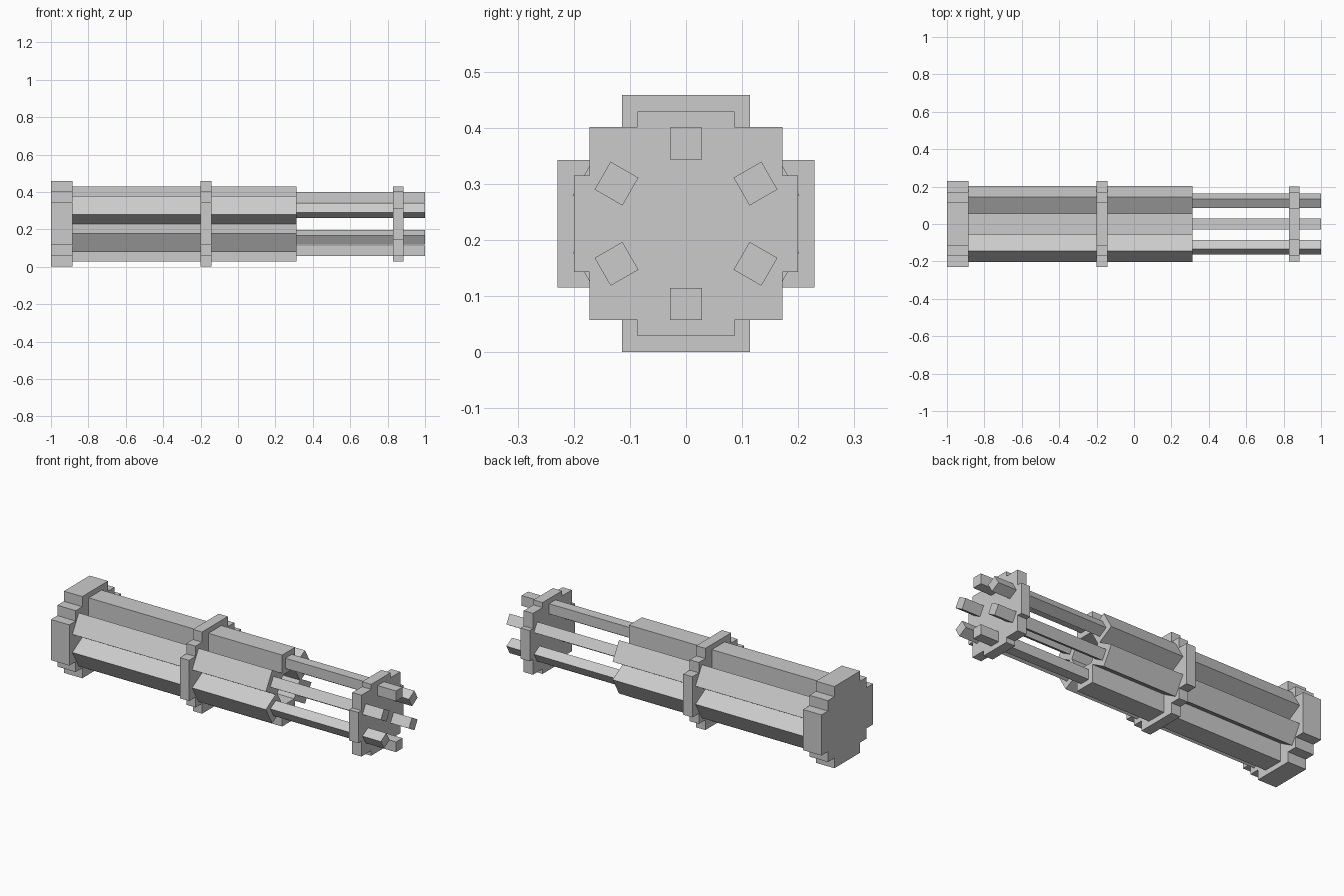
import bpy, bmesh, math

if "Cube" in bpy.data.objects:
    bpy.data.objects.remove(bpy.data.objects["Cube"])

CZ = 0.229  # height of the rotary axis


def prism(name, profile, x0, x1):
    """Extrude a closed (y, z) profile, given relative to the axis, along x."""
    bm = bmesh.new()
    verts = [bm.verts.new((x0, y, z + CZ)) for y, z in profile]
    face = bm.faces.new(verts)
    out = bmesh.ops.extrude_face_region(bm, geom=[face])
    for v in out["geom"]:
        if isinstance(v, bmesh.types.BMVert):
            v.co.x = x1
    bmesh.ops.recalc_face_normals(bm, faces=bm.faces[:])
    mesh = bpy.data.meshes.new(name)
    bm.to_mesh(mesh)
    bm.free()
    obj = bpy.data.objects.new(name, mesh)
    bpy.context.collection.objects.link(obj)
    return obj


def stepped_disc(r, mid, flat):
    """Blocky round outline: one quarter of steps turned four times."""
    quarter = [(r, -flat), (r, flat), (mid, flat), (mid, mid), (flat, mid)]
    pts = []
    for _ in range(4):
        pts += quarter
        quarter = [(-z, y) for y, z in quarter]
    # the first corner of each quarter repeats the step before it only by side
    return pts


def turned_square(half, radius, angle):
    """Square section centred at a radius and facing outward."""
    c, s = math.cos(angle), math.sin(angle)
    corners = [(-half, -half), (half, -half), (half, half), (-half, half)]
    return [((radius + a) * c - b * s, (radius + a) * s + b * c) for a, b in corners]


# Stepped plates
prism("back_plate", stepped_disc(0.229, 0.172, 0.114), -1.0, -0.886)
prism("middle_ring", stepped_disc(0.229, 0.172, 0.114), -0.2, -0.143)
prism("muzzle_ring", stepped_disc(0.2, 0.172, 0.086), 0.829, 0.886)

# Six housings, each with a barrel
for i in range(6):
    angle = math.radians(30 + 60 * i)
    prism(f"housing_{i + 1}", turned_square(0.0572, 0.143, angle), -0.886, 0.314)
    prism(f"barrel_{i + 1}", turned_square(0.0286, 0.143, angle), 0.314, 1.0)
